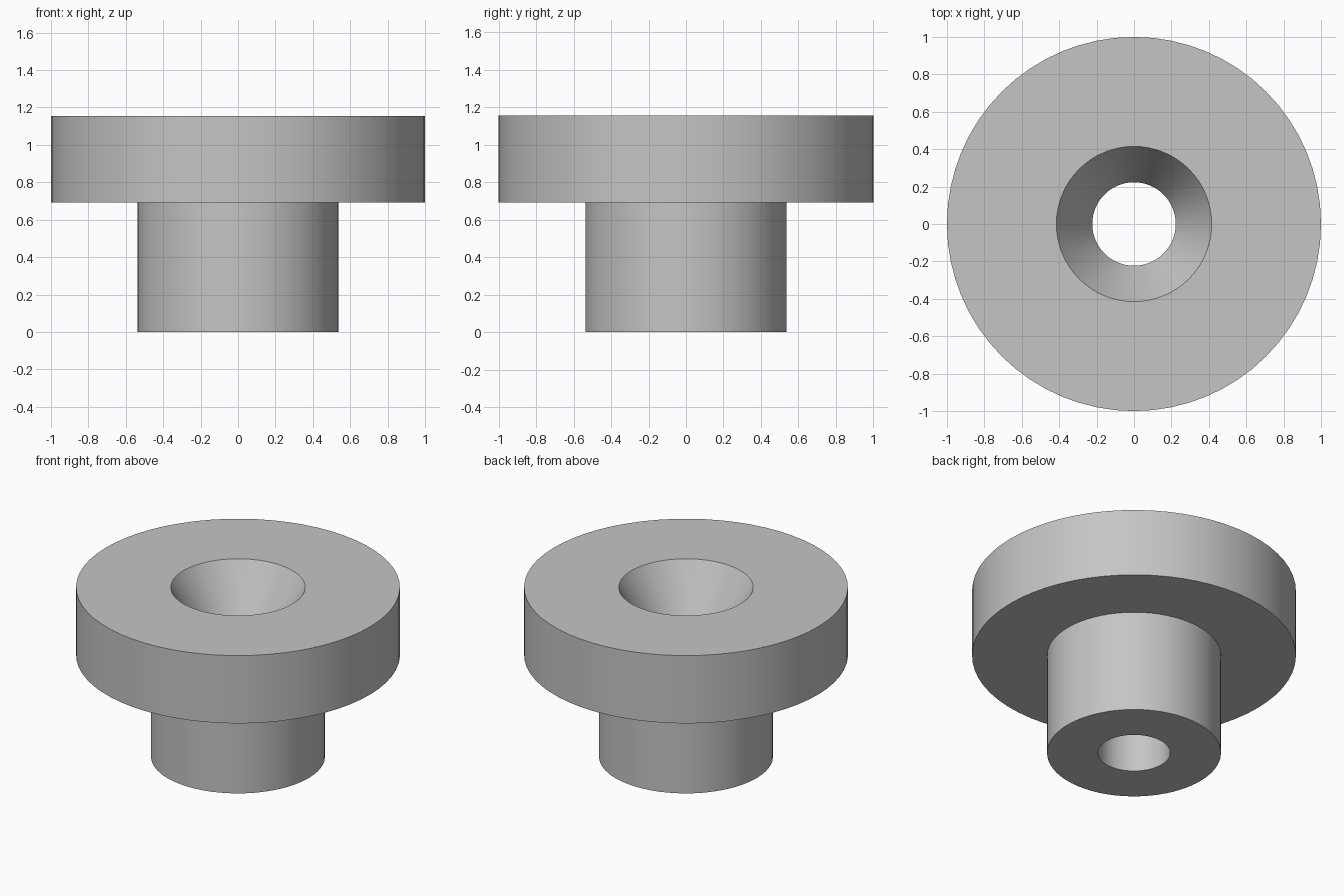
import bpy
import bmesh
import math

cube = bpy.data.objects.get("Cube")
if cube:
    bpy.data.objects.remove(cube, do_unlink=True)

SEGMENTS = 64

# Plain grey material
grey = bpy.data.materials.new("plain_grey")
grey.use_nodes = True
colour = (0.56, 0.56, 0.56, 1)
grey.diffuse_color = colour
grey.node_tree.nodes["Principled BSDF"].inputs["Base Color"].default_value = colour


def lathe(name, profile):
    """Revolve a closed (radius, height) profile around z."""
    bm = bmesh.new()
    rings = []
    for i in range(SEGMENTS):
        a = 2 * math.pi * i / SEGMENTS
        rings.append([bm.verts.new((r * math.cos(a), r * math.sin(a), z))
                      for r, z in profile])
    n = len(profile)
    for i, ring in enumerate(rings):
        following = rings[(i + 1) % SEGMENTS]
        for j in range(n):
            k = (j + 1) % n
            bm.faces.new((ring[j], following[j], following[k], ring[k]))
    bmesh.ops.recalc_face_normals(bm, faces=bm.faces)
    mesh = bpy.data.meshes.new(name)
    bm.to_mesh(mesh)
    bm.free()
    obj = bpy.data.objects.new(name, mesh)
    bpy.context.collection.objects.link(obj)
    mesh.materials.append(grey)
    bpy.ops.object.select_all(action='DESELECT')
    obj.select_set(True)
    bpy.context.view_layer.objects.active = obj
    bpy.ops.object.shade_smooth_by_angle(angle=math.radians(25))
    return obj


# Stem, wide flange, countersink and through hole in one turned section
bore, stem, flange, sink = 0.223, 0.537, 1.0, 0.415
shoulder, top, sink_depth = 0.693, 1.155, 0.33
lathe("flanged_bushing", [
    (bore, 0), (stem, 0), (stem, shoulder), (flange, shoulder),
    (flange, top), (sink, top), (bore, top - sink_depth),
])
